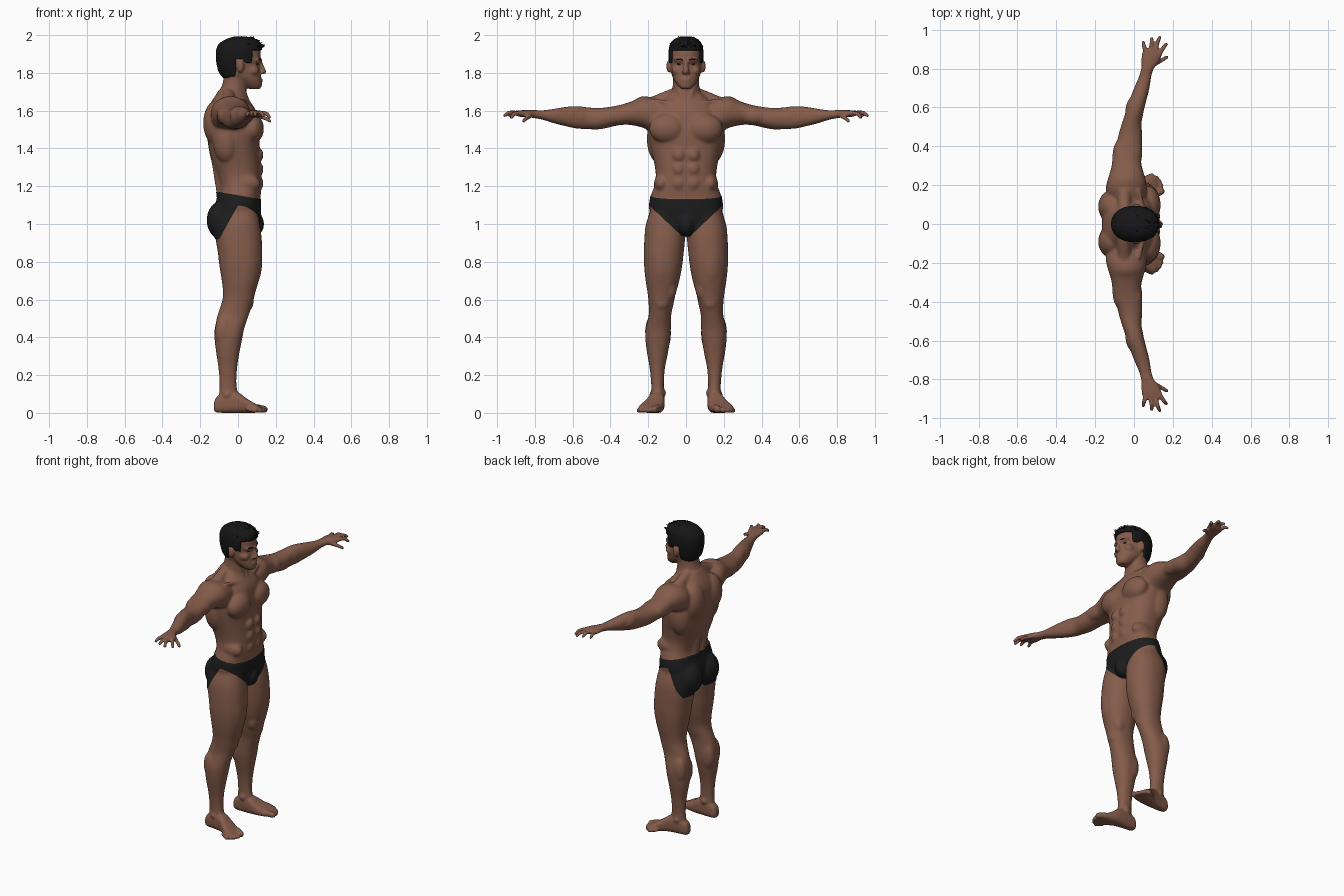
import bpy, bmesh, math, random
from mathutils import Vector, Matrix

random.seed(4)


def material(name, rgb):
    m = bpy.data.materials.new(name)
    m.diffuse_color = (*rgb, 1)
    return m


SKIN = material("brown skin", (0.235, 0.108, 0.07))
CLOTH = material("black cloth", (0.012, 0.012, 0.013))
HAIR = material("black hair", (0.008, 0.008, 0.009))
DARK = material("dark eye", (0.02, 0.014, 0.012))
ORDER = {'z': (2, 0, 1), 'y': (1, 0, 2), 'x': (0, 1, 2)}


def loft(bm, rows, axis, side=1, power=2.2, n=36, steps=4):
    """Skin rings; each row = position along axis, then min/max of the other two axes."""
    dense = []
    for i in range(len(rows) - 1):
        a, b, c, d = (rows[max(0, min(len(rows) - 1, i + k))] for k in (-1, 0, 1, 2))
        for s in range(steps):
            t = s / steps
            dense.append([0.5 * (2*q + (r-p)*t + (2*p-5*q+4*r-w)*t*t + (3*q-p-3*r+w)*t**3)
                          for p, q, r, w in zip(a, b, c, d)])
    dense.append(rows[-1])
    rings = []
    for t, u0, u1, v0, v1 in dense:
        ring = []
        for k in range(n):
            c, s = math.cos(2*math.pi*k/n), math.sin(2*math.pi*k/n)
            e = 2 / power
            co = [0, 0, 0]
            for ax, val in zip(ORDER[axis], (t, (u0+u1)/2 + (u1-u0)/2*math.copysign(abs(c)**e, c),
                                             (v0+v1)/2 + (v1-v0)/2*math.copysign(abs(s)**e, s))):
                co[ax] = val
            co[1] *= side
            ring.append(bm.verts.new(co))
        rings.append(ring)
    for r, q in zip(rings, rings[1:]):
        for k in range(n):
            bm.faces.new((r[k], r[(k+1) % n], q[(k+1) % n], q[k]))
    bm.faces.new(rings[0])
    bm.faces.new(rings[-1])


def ball(bm, loc, size, side=1):
    m = Matrix.Translation((loc[0], loc[1]*side, loc[2])) @ Matrix.Diagonal((*size, 1))
    bmesh.ops.create_uvsphere(bm, u_segments=20, v_segments=12, radius=1, matrix=m)


def rod(bm, pts, r0, r1, side=1):
    pts = [Vector((p[0], p[1]*side, p[2])) for p in pts]
    rad = [r0 + (r1-r0)*i/(len(pts)-1) for i in range(len(pts))]
    for p, r in zip(pts, rad):
        ball(bm, p, (r, r, r))
    for p, q, a, b in zip(pts, pts[1:], rad, rad[1:]):
        m = Matrix.Translation((p+q)/2) @ (q-p).to_track_quat('Z', 'Y').to_matrix().to_4x4()
        bmesh.ops.create_cone(bm, cap_ends=True, segments=14, radius1=a, radius2=b,
                              depth=(q-p).length, matrix=m)


def finish(bm, name, mats):
    bmesh.ops.recalc_face_normals(bm, faces=bm.faces)
    for f in bm.faces:
        f.smooth = True
    me = bpy.data.meshes.new(name)
    bm.to_mesh(me)
    bm.free()
    for m in mats:
        me.materials.append(m)
    ob = bpy.data.objects.new(name, me)
    bpy.context.collection.objects.link(ob)
    return ob


def sym(rows):
    return [(z, a, b, -h, h) for z, a, b, h in rows]


bm = bmesh.new()
# torso, neck and head
loft(bm, sym([(.94, -.06, .08, .06), (.97, -.10, .10, .12), (1.02, -.125, .115, .17),
              (1.08, -.125, .12, .193), (1.15, -.105, .12, .186), (1.2, -.1, .125, .168),
              (1.26, -.115, .125, .16), (1.33, -.14, .12, .17), (1.4, -.155, .115, .186),
              (1.48, -.165, .115, .198), (1.55, -.165, .105, .19), (1.6, -.16, .095, .17),
              (1.64, -.145, .07, .14), (1.68, -.12, .04, .1), (1.71, -.1, .03, .07)]), 'z', power=2.4)
loft(bm, sym([(1.62, -.12, .06, .09), (1.70, -.098, .045, .075), (1.76, -.078, .045, .068),
              (1.84, -.075, .05, .07)]), 'z')
loft(bm, sym([(1.715, .06, .115, .025), (1.73, .03, .126, .042), (1.76, -.01, .124, .062),
              (1.79, -.06, .12, .074), (1.82, -.09, .117, .08), (1.845, -.1, .113, .083),
              (1.88, -.105, .12, .085), (1.92, -.103, .118, .083), (1.955, -.08, .1, .07),
              (1.98, -.04, .06, .04)]), 'z')
rod(bm, [(.116, 0, 1.858), (.136, 0, 1.806)], .011, .014)
ball(bm, (.117, 0, 1.766), (.015, .027, .006))
ball(bm, (.117, 0, 1.753), (.014, .022, .006))
ball(bm, (.09, 0, 1.0), (.046, .045, .06))

for s in (1, -1):
    # face and neck
    rod(bm, [(.116, .012, 1.866), (.1, .055, 1.869)], .012, .010, s)
    ball(bm, (.075, .048, 1.812), (.036, .028, .028), s)
    ball(bm, (.128, .013, 1.802), (.011, .010, .008), s)
    ball(bm, (.012, .09, 1.835), (.02, .014, .034), s)
    rod(bm, [(.05, .015, 1.65), (-.01, .065, 1.8)], .014, .014, s)
    # chest, back, belly and seat muscles
    ball(bm, (.073, .098, 1.505), (.065, .098, .08), s)
    for z in (1.215, 1.29, 1.365):
        ball(bm, (.108, .038, z), (.028, .036, .037), s)
    ball(bm, (.04, .13, 1.215), (.08, .04, .05), s)
    ball(bm, (-.06, .14, 1.45), (.075, .068, .13), s)
    ball(bm, (-.115, .09, 1.535), (.07, .085, .12), s)
    rod(bm, [(-.08, .035, 1.14), (-.125, .045, 1.45)], .03, .035, s)
    rod(bm, [(-.05, .05, 1.69), (-.05, .17, 1.642)], .035, .035, s)
    rod(bm, [(.062, .02, 1.632), (.025, .17, 1.655)], .012, .012, s)
    ball(bm, (-.085, .085, 1.02), (.079, .085, .1), s)
    # arm
    loft(bm, [(.12, -.13, .06, 1.5, 1.65), (.18, -.145, .065, 1.49, 1.67), (.23, -.135, .06, 1.51, 1.672),
              (.3, -.115, .04, 1.525, 1.645), (.36, -.11, .035, 1.522, 1.628), (.42, -.09, .042, 1.508, 1.618),
              (.47, -.077, .042, 1.5, 1.614), (.52, -.062, .038, 1.502, 1.618), (.58, -.042, .05, 1.505, 1.625),
              (.64, -.022, .065, 1.518, 1.62), (.7, 0, .08, 1.533, 1.61), (.76, .025, .09, 1.552, 1.602),
              (.8, .037, .102, 1.56, 1.603), (.83, .038, .125, 1.564, 1.603), (.875, .04, .145, 1.567, 1.602),
              (.9, .052, .138, 1.573, 1.598)], 'y', s)
    ball(bm, (-.038, .22, 1.597), (.097, .078, .08), s)
    ball(bm, (.002, .37, 1.572), (.042, .085, .046), s)
    ball(bm, (-.07, .34, 1.572), (.042, .1, .048), s)
    ball(bm, (.002, .58, 1.567), (.047, .08, .056), s)
    # fingers and thumb
    for pts in ([(.06, .885, 1.585), (.052, .915, 1.588), (.048, .935, 1.575)],
                [(.085, .89, 1.588), (.09, .93, 1.591), (.092, .955, 1.578)],
                [(.11, .89, 1.588), (.122, .938, 1.59), (.133, .961, 1.574)],
                [(.133, .88, 1.587), (.153, .91, 1.584), (.166, .925, 1.565)],
                [(.1, .82, 1.575), (.145, .845, 1.56), (.17, .86, 1.545)]):
        rod(bm, pts, .0125, .0095, s)
    # leg
    loft(bm, [(1.08, -.11, .1, .03, .185), (1.0, -.125, .115, .012, .212), (.93, -.12, .125, .005, .22),
              (.85, -.107, .128, .012, .223), (.78, -.099, .125, .02, .222), (.7, -.086, .11, .035, .214),
              (.63, -.079, .09, .055, .203), (.58, -.087, .078, .065, .198), (.52, -.108, .058, .078, .197),
              (.45, -.122, .034, .08, .212), (.4, -.125, .024, .082, .216), (.32, -.116, .008, .095, .207),
              (.24, -.104, -.004, .111, .193), (.16, -.098, -.008, .117, .185), (.1, -.1, 0, .117, .184),
              (.03, -.11, .02, .12, .185)], 'z', s)
    ball(bm, (.068, .13, .82), (.062, .07, .17), s)
    ball(bm, (.045, .083, .66), (.042, .034, .065), s)
    ball(bm, (.055, .13, .585), (.028, .04, .042), s)
    ball(bm, (-.075, .117, .42), (.052, .038, .095), s)
    ball(bm, (-.075, .176, .43), (.048, .041, .09), s)
    ball(bm, (-.048, .122, .105), (.024, .016, .024), s)
    ball(bm, (-.055, .178, .095), (.022, .015, .022), s)
    # foot and toes
    loft(bm, [(-.127, .132, .168, .012, .055), (-.112, .12, .178, .002, .085), (-.06, .115, .186, 0, .11),
              (0, .113, .2, 0, .108), (.04, .116, .222, 0, .08), (.08, .126, .248, 0, .055),
              (.105, .133, .25, .002, .042), (.12, .14, .235, .006, .034)], 'x', s, power=2.8)
    for x, y, r in ((.15, .168, .019), (.147, .198, .014), (.137, .219, .0135), (.122, .237, .013), (.1, .25, .0125)):
        rod(bm, [(x-.045, y-.016, r+.008), (x-r*.6, y, r)], r, r, s)

# fuse all the parts into one skin
body = finish(bm, "body", [SKIN, CLOTH])
mod = body.modifiers.new("fuse", 'REMESH')
mod.mode = 'VOXEL'
mod.voxel_size = 0.006
mod.use_smooth_shade = True
bpy.context.view_layer.objects.active = body
body.select_set(True)
bpy.ops.object.modifier_apply(modifier="fuse")

bm = bmesh.new()
bm.from_mesh(body.data)
soft = [v for v in bm.verts if abs(v.co.y) < .78 and .12 < v.co.z < 1.69]
for group, count in ((soft, 8), (list(bm.verts), 2)):
    for _ in range(count):
        bmesh.ops.smooth_vert(bm, verts=group, factor=.5, use_axis_x=True, use_axis_y=True, use_axis_z=True)


# briefs: clean cuts along the waist and leg lines, then colour by side of the cuts
def cut(co, no, test):
    faces = [f for f in bm.faces if .86 < f.calc_center_median().z < 1.2
             and abs(f.calc_center_median().y) < .3 and test(f.calc_center_median())]
    geom = set(faces)
    for f in faces:
        geom.update(f.edges)
        geom.update(f.verts)
    bmesh.ops.bisect_plane(bm, geom=list(geom), plane_co=co, plane_no=no, dist=1e-5)


def is_briefs(c):
    if abs(c.y) > .3 or c.z < .9 or c.z > 1.152 - .17*c.x:
        return False
    return c.z > max(.935, .915 + .95*abs(c.y)) or c.z > max(.92, 1.1 + 1.8*c.x)


cut((0, 0, 1.152), (.17, 0, 1), lambda c: c.z > 1.1)
cut((0, 0, .915), (0, -.95, 1), lambda c: c.y > 0 and c.x > -.05)
cut((0, 0, .915), (0, .95, 1), lambda c: c.y < 0 and c.x > -.05)
cut((0, 0, 1.1), (-1.8, 0, 1), lambda c: c.x < .02)
cut((0, 0, .92), (0, 0, 1), lambda c: c.x < 0)
for f in bm.faces:
    f.smooth = True
    f.material_index = int(is_briefs(f.calc_center_median()))
bm.normal_update()
cloth = [v for v in bm.verts if v.link_faces and all(f.material_index for f in v.link_faces)]
for v, n in [(v, v.normal.copy()) for v in cloth]:
    v.co += n * .003
for v in bm.verts:
    v.co.z = max(v.co.z, 0)
bm.to_mesh(body.data)
bm.free()

# hair cap, trimmed along the hairline
bm = bmesh.new()
loft(bm, sym([(1.765, -.072, .03, .06), (1.80, -.1, .1, .079), (1.84, -.112, .115, .088),
              (1.88, -.117, .125, .093), (1.92, -.116, .128, .092), (1.955, -.1, .122, .083),
              (1.98, -.06, .09, .06), (1.992, -.02, .045, .03)]), 'z', n=64, steps=6)


def hairline(x):
    if x > .075:
        return 1.918
    if x > .035:
        return 1.852
    return 1.875 if x > -.012 else 1.775


bmesh.ops.delete(bm, geom=[f for f in bm.faces if f.calc_center_median().z < hairline(f.calc_center_median().x)],
                 context='FACES')
cap = finish(bm, "hair_cap", [HAIR])
thick = cap.modifiers.new("thickness", 'SOLIDIFY')
thick.thickness = .012
thick.offset = -1

# tufts swept forward
bm = bmesh.new()
for _ in range(150):
    a, h = random.uniform(0, 2*math.pi), random.uniform(.35, .95)
    w = math.sqrt(1 - h*h)
    d = Vector((w*math.cos(a), w*math.sin(a), h))
    p = Vector((.008 + .11*d.x, .085*d.y, 1.90 + .083*d.z))
    g = (Vector((.9, random.uniform(-.35, .35), random.uniform(-.05, .25))) + d*.3).normalized()
    size = random.uniform(.03, .05)
    m = Matrix.Translation(p + g*size*.3) @ g.to_track_quat('Z', 'Y').to_matrix().to_4x4()
    bmesh.ops.create_cone(bm, cap_ends=True, segments=6, radius1=.012, radius2=.001, depth=size, matrix=m)
for v in bm.verts:
    v.co.z = min(v.co.z, 2.0)
    v.co.x = min(v.co.x, .155)
finish(bm, "hair_tufts", [HAIR])

# eyes and eyebrows
for s, word in ((1, "left"), (-1, "right")):
    bm = bmesh.new()
    ball(bm, (.1, .034, 1.847), (.009, .013, .005), s)
    finish(bm, word + "_eye", [DARK])
    bm = bmesh.new()
    rod(bm, [(.121, .016, 1.868), (.116, .036, 1.873), (.104, .056, 1.871)], .005, .0035, s)
    finish(bm, word + "_eyebrow", [HAIR])
